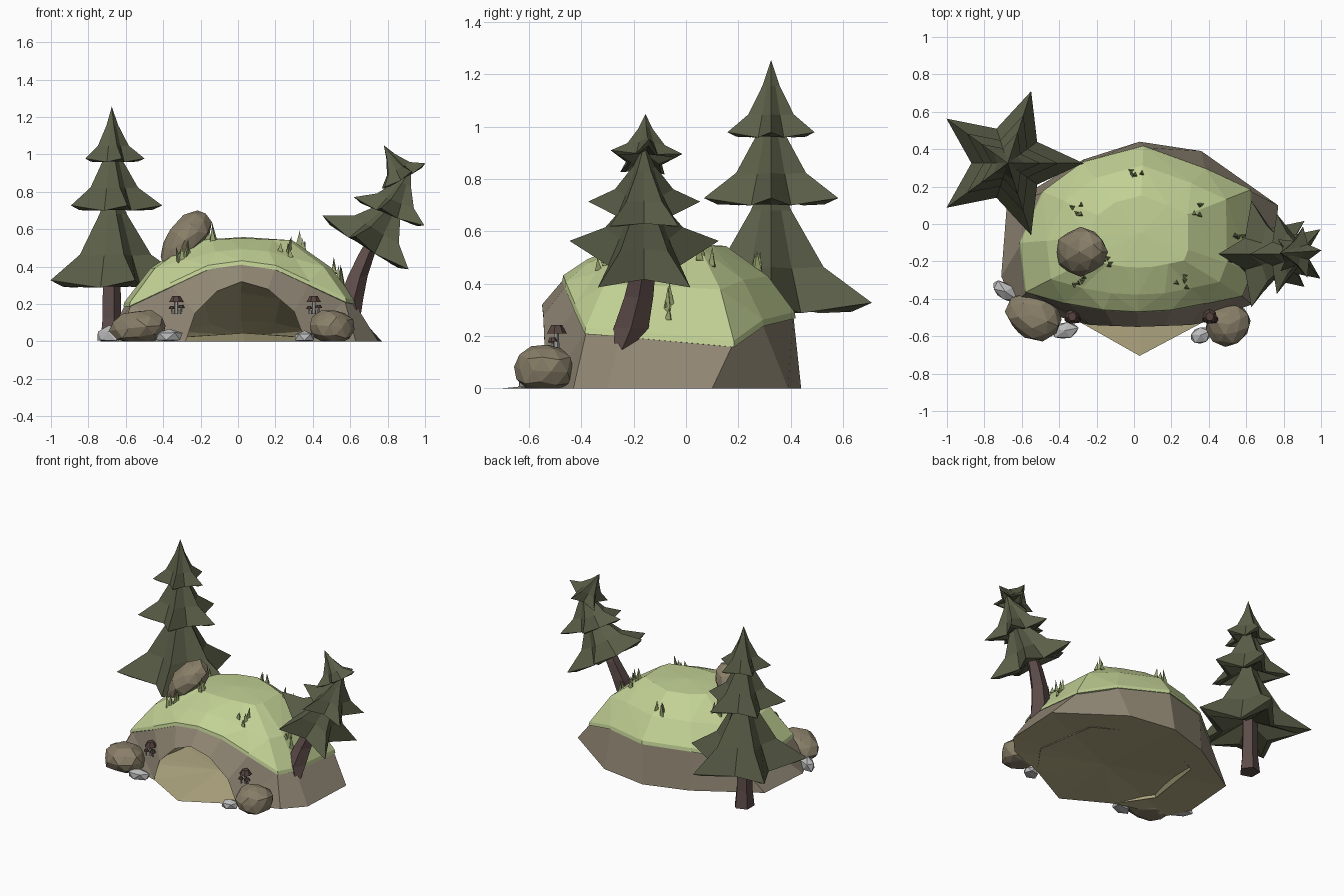
import bpy, bmesh, math, random
from mathutils import Vector, Matrix
from mathutils.bvhtree import BVHTree

if "Cube" in bpy.data.objects:
    bpy.data.objects.remove(bpy.data.objects["Cube"])
random.seed(4)


def material(name, r, g, b):
    m = bpy.data.materials.new(name)
    m.use_nodes = True
    m.diffuse_color = (r, g, b, 1)
    m.node_tree.nodes["Principled BSDF"].inputs["Base Color"].default_value = (r, g, b, 1)
    return m


GRASS = material("grass", .54, .64, .3)
BLADE = material("grass_blade", .3, .36, .15)
EARTH = material("earth", .28, .24, .175)
SAND = material("sand", .46, .41, .23)
PINE = material("pine", .105, .115, .065)
BARK = material("bark", .11, .073, .068)
BOULDER = material("boulder", .25, .21, .14)
PEBBLE = material("pebble", .5, .5, .5)
CAP = material("mushroom_cap", .09, .055, .048)
STEM = material("mushroom_stem", .32, .32, .31)


def finish(bm, name, mat):
    bmesh.ops.remove_doubles(bm, verts=bm.verts, dist=.0005)
    bmesh.ops.recalc_face_normals(bm, faces=bm.faces)
    me = bpy.data.meshes.new(name)
    bm.to_mesh(me)
    bm.free()
    me.materials.append(mat)
    ob = bpy.data.objects.new(name, me)
    bpy.context.collection.objects.link(ob)


def loft(bm, rings, closed=True):
    """Skin rings of equal length; a one-point ring becomes a fan."""
    vs = [[bm.verts.new(p) for p in r] for r in rings]
    for a, b in zip(vs, vs[1:]):
        n = max(len(a), len(b))
        for i in range(n if closed else n - 1):
            j = (i + 1) % n
            if len(b) == 1:
                bm.faces.new((a[i], a[j], b[0]))
            elif len(a) == 1:
                bm.faces.new((a[0], b[j], b[i]))
            else:
                bm.faces.new((a[i], a[j], b[j], b[i]))


# Mound outlines, running from front +x corner round the back to front -x corner
base = [(.63, -.43), (.75, -.3), (.77, .1), (.36, .39), (.03, .44),
        (-.27, .345), (-.68, .1), (-.71, -.28), (-.64, -.43)]
shoulder = [(.57, -.38, .22), (.62, -.25, .21), (.615, .18, .17), (.38, .29, .25), (.05, .41, .28),
            (-.27, .325, .28), (-.48, .17, .23), (-.6, -.1, .2), (-.57, -.36, .2)]
arch = [(-.36, -.42, .3), (-.16, -.455, .395), (.02, -.465, .42), (.2, -.455, .395), (.38, -.42, .31)]
mouth = [(-.28, -.53, 0), (-.23, -.54, .15), (-.11, -.545, .27), (.02, -.55, .32),
         (.16, -.545, .28), (.3, -.54, .16), (.36, -.53, 0)]

# Earth bank with its front wall around the cave mouth
bm = bmesh.new()
floor_ring = [(x, y, 0) for x, y in base]
loft(bm, [floor_ring, shoulder], closed=False)
loft(bm, [[shoulder[-1]] + arch + [shoulder[0]], mouth], closed=False)
for foot, top, end in ((base[0], shoulder[0], mouth[-1]), (base[-1], shoulder[-1], mouth[0])):
    bm.faces.new([bm.verts.new(p) for p in ((*foot, 0), top, end)])
finish(bm, "earth_bank", EARTH)

# Cave lining, widening behind the mouth and sloping down at the back
bm = bmesh.new()
hall = [(.03 + (x - .03) * 1.5, -.3, z * .81) for x, y, z in mouth]
rear = [(.03 + (x - .03) * 1.3, .12, z * .35) for x, y, z in mouth]
loft(bm, [mouth, hall, rear, [(.03, .3, .03)]], closed=False)
finish(bm, "cave_lining", SAND)

# Gently raised ground with its forecourt
bm = bmesh.new()
loft(bm, [floor_ring + [mouth[0], (.03, -.705, 0), mouth[-1]], [(.03, -.25, .045)]])
finish(bm, "cave_floor", SAND)

# Grass cap
lip = shoulder + arch


def cap_ring(s, lift, drop=0):
    return [(.03 + (x - .03) * s, -.05 + (y + .05) * s, z + (.555 - z) * lift - drop)
            for x, y, z in lip]


bm = bmesh.new()
loft(bm, [cap_ring(.93, 0, .015), cap_ring(1.02, 0, .012), cap_ring(1.01, 0, -.012),
          cap_ring(.79, .54), cap_ring(.44, .96), [(.03, -.05, .558)]])
bmesh.ops.triangulate(bm, faces=bm.faces)
surface = BVHTree.FromBMesh(bm)
finish(bm, "grass_cap", GRASS)


def ground(x, y):
    return surface.ray_cast(Vector((x, y, 3)), Vector((0, 0, -1)))[0].z


# Grass tufts
bm = bmesh.new()
for x, y in ((.02, .29), (-.31, .08), (-.3, -.31), (-.13, -.2), (.25, -.31),
             (.36, .07), (.57, -.04), (.53, -.19)):
    for k in range(4):
        px, py = x + random.uniform(-.035, .035), y + random.uniform(-.035, .035)
        h = random.uniform(.045, .1)
        bmesh.ops.create_cone(bm, segments=3, radius1=.018, radius2=0, depth=h, cap_ends=True,
                              matrix=Matrix.Translation((px, py, ground(px, py) + h * .4))
                              @ Matrix.Rotation(random.uniform(-.2, .2), 4, 'Y')
                              @ Matrix.Rotation(k, 4, 'Z'))
finish(bm, "grass_tufts", BLADE)


# Star-shaped branch tiers
def tier(name, centre, radius, height, tilt=0, turn=0):
    def star(tip, notch, z_tip, z_notch):
        pts = []
        for i in range(10):
            a = turn + i * math.pi / 5
            r, z = (notch, z_notch) if i % 2 else (tip, z_tip)
            pts.append((radius * r * math.cos(a), radius * r * math.sin(a), height * z))
        return pts

    bm = bmesh.new()
    loft(bm, [[(0, 0, height * .12)], star(.8, .4, -.03, -.03), star(1, .48, .03, -.04),
              star(.52, .33, .27, .26), star(.2, .16, .65, .65), [(0, 0, height)]])
    bm.transform(Matrix.Translation(centre) @ Matrix.Rotation(math.radians(tilt), 4, 'Y'))
    finish(bm, name, PINE)


def trunk(name, path, sides=5):
    bm = bmesh.new()
    rings = [[(x + r * math.cos(i * math.tau / sides), y + r * math.sin(i * math.tau / sides), z)
              for i in range(sides)] for x, y, z, r in path]
    loft(bm, rings + [[path[-1][:3]]])
    bm.faces.new([bm.verts.new(p) for p in rings[0]])
    finish(bm, name, BARK)


# Tall upright pine
trunk("tall_trunk", [(-.68, .33, 0, .068), (-.68, .33, .12, .055), (-.68, .33, .5, .05)])
tier("tall_lower_branches", (-.675, .325, .31), .405, .57)
tier("tall_middle_branches", (-.675, .325, .715), .27, .4)
tier("tall_top_branches", (-.675, .325, .97), .175, .285)

# Leaning pine
trunk("leaning_trunk", [(.64, -.26, .11, .012), (.6, -.21, .23, .07), (.635, -.18, .35, .058),
                        (.685, -.16, .47, .047), (.78, -.155, .65, .035)])
tier("leaning_lower_branches", (.7, -.16, .505), .3, .37, 32, math.pi)
tier("leaning_middle_branches", (.825, -.16, .68), .225, .27, 22, math.pi)
tier("leaning_top_branches", (.88, -.155, .875), .145, .2, -30, .1)


# Stones
def stone(name, centre, size, mat, tilt=0, turn=0, detail=2):
    bm = bmesh.new()
    bmesh.ops.create_icosphere(bm, subdivisions=detail, radius=1)
    for v in bm.verts:
        v.co *= random.uniform(.9, 1.05)
    bm.transform(Matrix.Translation(centre) @ Matrix.Rotation(turn, 4, 'Z')
                 @ Matrix.Rotation(tilt, 4, 'Y') @ Matrix.Diagonal((*size, 1)))
    for v in bm.verts:
        v.co.z = max(v.co.z, 0)
    finish(bm, name, mat)


stone("summit_boulder", (-.285, -.15, .54), (.1, .13, .19), BOULDER, .66)
stone("left_boulder", (.505, -.54, .075), (.125, .12, .1), BOULDER, .1, .5)
stone("right_boulder", (-.535, -.49, .07), (.16, .13, .1), BOULDER, -.1, -.4)
stone("left_pebble", (.355, -.595, .022), (.06, .05, .038), PEBBLE, 0, .4, 1)
stone("right_pebble", (-.37, -.57, .026), (.085, .05, .045), PEBBLE, 0, .2, 1)
stone("back_pebble", (-.69, -.36, .03), (.085, .05, .055), PEBBLE, 0, -.6, 1)

# Mushrooms on the front wall
for side, x in (("right", -.33), ("left", .405)):
    stems, caps = bmesh.new(), bmesh.new()
    for dx, z, s in ((0, .212, 1), (.026, .18, .5), (-.024, .175, .45)):
        at = Vector((x + dx, -.495 - abs(dx) * .6, z))
        bmesh.ops.create_cone(stems, segments=5, radius1=.012 * s, radius2=.009 * s, depth=.07 * s,
                              cap_ends=True, matrix=Matrix.Translation(at - Vector((0, 0, .03 * s))))
        bmesh.ops.create_cone(caps, segments=7, radius1=.04 * s, radius2=.022 * s, depth=.032 * s,
                              cap_ends=True, matrix=Matrix.Translation(at + Vector((0, 0, .014 * s))))
    finish(stems, side + "_mushroom_stems", STEM)
    finish(caps, side + "_mushroom_caps", CAP)
